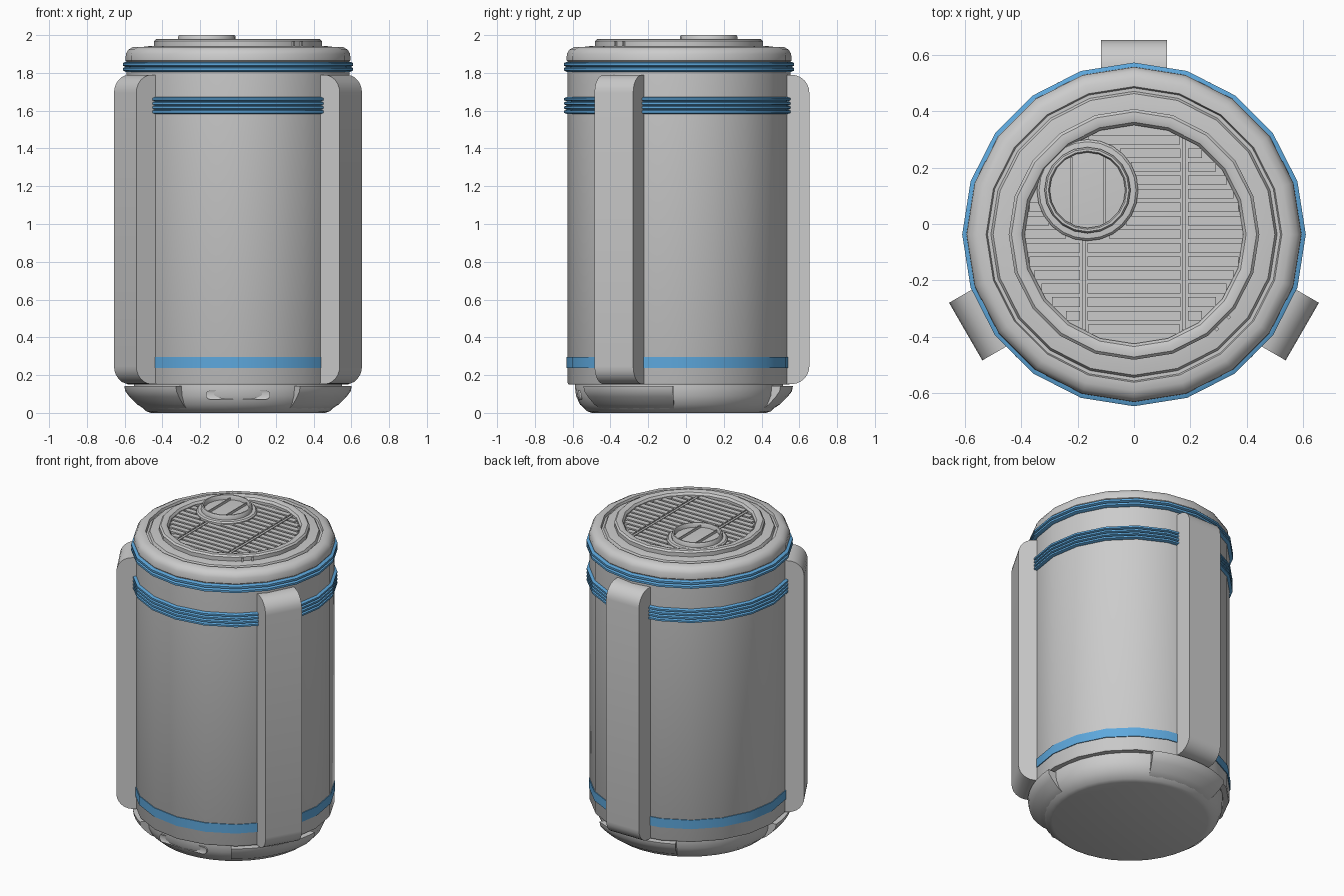
import bpy, bmesh
from math import sin, cos, pi, radians, sqrt
from mathutils import Matrix

if "Cube" in bpy.data.objects:
    bpy.data.objects.remove(bpy.data.objects["Cube"])

CY = -0.037          # axis of the canister
CAP = (-0.165, 0.12)  # centre of the small cap


def material(name, rgb):
    m = bpy.data.materials.new(name)
    m.use_nodes = True
    m.diffuse_color = (*rgb, 1)
    m.node_tree.nodes["Principled BSDF"].inputs["Base Color"].default_value = (*rgb, 1)
    return m


GREY = material("light grey", (0.6, 0.6, 0.6))
BLUE = material("sky blue", (0.11, 0.39, 0.72))


def finish(name, bm, mat, smooth=True):
    bmesh.ops.recalc_face_normals(bm, faces=bm.faces[:])
    me = bpy.data.meshes.new(name)
    bm.to_mesh(me)
    bm.free()
    me.materials.append(mat)
    ob = bpy.data.objects.new(name, me)
    bpy.context.collection.objects.link(ob)
    if smooth:
        bpy.ops.object.select_all(action='DESELECT')
        bpy.context.view_layer.objects.active = ob
        ob.select_set(True)
        bpy.ops.object.shade_smooth_by_angle(angle=radians(35))
    return ob


def lathe(name, profile, mat, seg=20, centre=(0, CY), arc=None, closed=False):
    """Turn (radius, z) points about a vertical axis, fully or over an arc in degrees."""
    bm = bmesh.new()
    a0, a1 = arc or (0, 360)
    count = seg + 1 if arc else seg
    cols = []
    for i in range(count):
        a = radians(a0 + (a1 - a0) * i / seg)
        cols.append([bm.verts.new((centre[0] + r * cos(a), centre[1] + r * sin(a), z))
                     for r, z in profile])
    n = len(profile)
    for i in range(seg):
        c, d = cols[i], cols[(i + 1) % count]
        for j in range(n if closed else n - 1):
            k = (j + 1) % n
            bm.faces.new((c[j], d[j], d[k], c[k]))
    if arc:
        bm.faces.new(cols[0])
        bm.faces.new(cols[-1])
    elif not closed:
        bm.faces.new([c[0] for c in cols])
        bm.faces.new([c[-1] for c in cols])
    return finish(name, bm, mat)


def add_box(bm, x0, x1, y0, y1, z0, z1):
    mx = (Matrix.Translation(((x0 + x1) / 2, (y0 + y1) / 2, (z0 + z1) / 2))
          @ Matrix.Diagonal((x1 - x0, y1 - y0, z1 - z0, 1)))
    bmesh.ops.create_cube(bm, size=1, matrix=mx)


def ribs(name, z0, z1, count, r_in, r_out):
    """Stack of rounded bands round the body."""
    h = (z1 - z0) / count
    prof = [(0.57, z0)]
    for i in range(count):
        z = z0 + i * h
        prof += [(r_in, z), (r_out, z + h * 0.25), (r_out, z + h * 0.75)]
    prof += [(r_in, z1), (0.57, z1)]
    return lathe(name, prof, BLUE, closed=True)


# Body and blue bands
lathe("body", [(0.585, 0.15), (0.59, 0.16), (0.59, 1.86)], GREY)
lathe("lower_band", [(0.57, 0.238), (0.595, 0.238), (0.595, 0.296), (0.57, 0.296)],
      BLUE, closed=True)
ribs("upper_band", 1.583, 1.672, 4, 0.594, 0.608)
ribs("lid_band", 1.806, 1.858, 2, 0.596, 0.61)

# Shoulder, with a shallow groove before the lid rim
lathe("shoulder", [(0.58, 1.85), (0.595, 1.865), (0.594, 1.9), (0.58, 1.924),
                   (0.555, 1.937), (0.525, 1.938), (0.52, 1.922), (0.508, 1.922),
                   (0.5, 1.938), (0.47, 1.942), (0.43, 1.944)], GREY)

# Lid rim: raised tube round the grille
lathe("lid_rim", [(0.445, 1.935), (0.445, 1.968), (0.435, 1.978), (0.415, 1.98),
                  (0.398, 1.974), (0.388, 1.96), (0.388, 1.935)], GREY, closed=True)

# Latch on the lid rim
bm = bmesh.new()
for s in (-1, 1):
    add_box(bm, 0.43, 0.452, s * 0.03 - 0.006, s * 0.03 + 0.006, 1.938, 1.965)
bm.transform(Matrix.Translation((0, CY, 0)) @ Matrix.Rotation(-pi / 4, 4, 'Z'))
finish("rim_latch", bm, GREY, False)

# Grille slats in three columns, kept clear of the small cap
bm = bmesh.new()
R, COLLAR, PITCH = 0.388, 0.175, 0.048
for i in range(-7, 8):
    y = i * PITCH
    half = sqrt(max(R * R - (abs(y) + 0.016) ** 2, 0))
    dy = y + CY - CAP[1]
    cut = sqrt(max(COLLAR ** 2 - dy * dy, 0))
    for a, b in ((-R, -0.192), (-0.165, 0.165), (0.192, R)):
        a, b = max(a, -half), min(b, half)
        spans = [(a, b)]
        if cut:
            spans = [(a, min(b, CAP[0] - cut)), (max(a, CAP[0] + cut), b)]
        for p, q in spans:
            if q - p > 0.015:
                add_box(bm, p, q, y + CY - 0.017, y + CY + 0.017, 1.935, 1.956)
finish("grille_slats", bm, GREY, False)

# Two long bars between the slat columns
bm = bmesh.new()
for x, top in ((-0.178, CAP[1] - COLLAR), (0.178, CY + 0.34)):
    add_box(bm, x - 0.007, x + 0.007, CY - 0.34, top, 1.935, 1.954)
finish("grille_bars", bm, GREY, False)

# Small cap with collar, ring and sunken face
lathe("cap_collar", [(0.18, 1.94), (0.18, 1.962), (0.172, 1.97), (0.15, 1.972)],
      GREY, 24, CAP)
lathe("cap_ring", [(0.153, 1.96), (0.153, 1.99), (0.147, 2.0), (0.139, 2.0),
                   (0.134, 1.99), (0.134, 1.96)], GREY, 20, CAP, closed=True)
bm = bmesh.new()
for x in (-0.057, 0.06):
    add_box(bm, CAP[0] + x - 0.003, CAP[0] + x + 0.003, CAP[1] - 0.118, CAP[1] + 0.118,
            1.965, 1.987)
finish("cap_bars", bm, GREY, False)

# Three handles with rounded ends, each above a raised base panel
HANDLES = (-30, 90, 210)
BOT, TOP, OUT, RAD = 0.152, 1.79, 0.69, 0.095
for n, ang in enumerate(HANDLES, 1):
    outline = [(0.53, BOT)]
    for cz, start in ((BOT + RAD, -90), (TOP - RAD, 0)):
        for k in range(7):
            t = radians(start + 15 * k)
            outline.append((OUT - RAD + RAD * cos(t), cz + RAD * sin(t)))
    outline.append((0.53, TOP))
    bm = bmesh.new()
    face = bm.faces.new([bm.verts.new((r, -0.118, z)) for r, z in outline])
    ext = bmesh.ops.extrude_face_region(bm, geom=[face])
    bmesh.ops.translate(bm, vec=(0, 0.236, 0),
                        verts=[v for v in ext["geom"] if isinstance(v, bmesh.types.BMVert)])
    bm.transform(Matrix.Translation((0, CY, 0)) @ Matrix.Rotation(radians(ang), 4, 'Z'))
    finish(f"handle_{n}", bm, GREY)
    lathe(f"base_panel_{n}", [(0.45, 0.012), (0.485, 0.014), (0.535, 0.045), (0.575, 0.085),
                              (0.598, 0.115), (0.603, 0.142), (0.45, 0.142)],
          GREY, 10, arc=(ang - 27, ang + 27), closed=True)

# Base
lathe("base", [(0.46, 0), (0.485, 0.008), (0.525, 0.045), (0.545, 0.09),
               (0.55, 0.13), (0.55, 0.155)], GREY, 40)

# Rounded plate on the front of the base
bm = bmesh.new()
plate = []
for cx, start in ((0.147, -90), (-0.147, 90)):
    for k in range(7):
        t = radians(start + 30 * k)
        plate.append((cx + 0.024 * cos(t), 0.095 + 0.024 * sin(t)))
rows = []
for r in (0.52, 0.556):
    rows.append([bm.verts.new((x, CY - sqrt(r * r - x * x), z)) for x, z in plate])
N = len(plate)
for row in rows:
    for k in range(N // 2):
        ids = (k, k + 1, N - 2 - k, N - 1 - k)
        if len(set(ids)) == 4 and k + 1 < N - 2 - k:
            bm.faces.new([row[j] for j in ids])
for k in range(N):
    j = (k + 1) % N
    bm.faces.new((rows[0][k], rows[0][j], rows[1][j], rows[1][k]))
finish("front_plate", bm, GREY)
